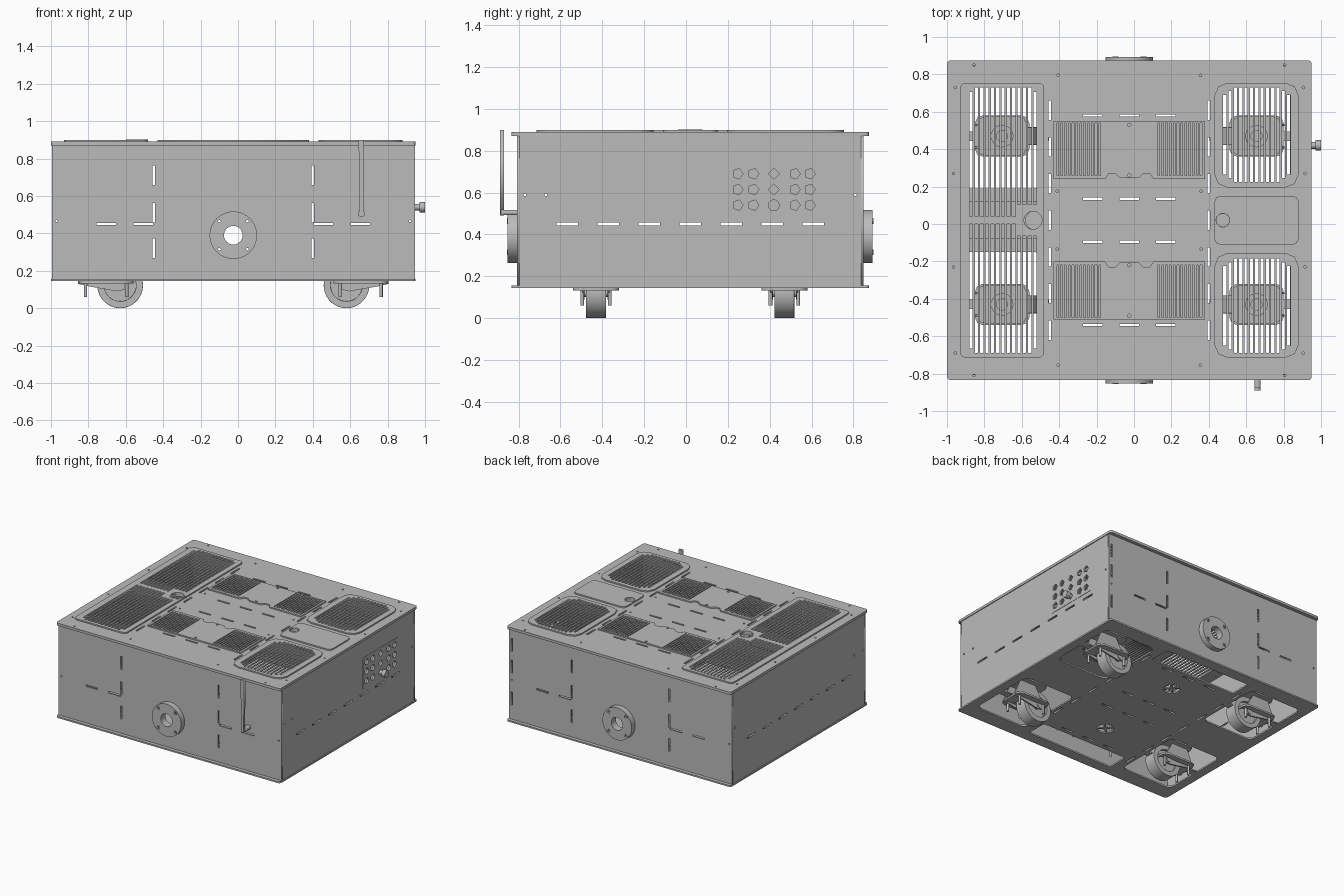
import bpy, bmesh
from math import pi, sin, cos, radians

cube = bpy.data.objects.get("Cube")
if cube:
    bpy.data.objects.remove(cube)

grey = bpy.data.materials.new("plain_grey")
grey.use_nodes = True
grey.diffuse_color = (0.5, 0.5, 0.5, 1)
grey.node_tree.nodes["Principled BSDF"].inputs["Base Color"].default_value = (0.5, 0.5, 0.5, 1)

CX, CY = -0.025, 0.02          # centre of the symmetric housing
FLAT, FRONT, SIDE = (0, 0, 0), (90, 0, 0), (90, 0, 90)


def circle(x, y, r, n=24):
    return [(x + r * cos(2 * pi * i / n), y + r * sin(2 * pi * i / n)) for i in range(n)]


def rect(x, y, w, h, c=0, n=1):
    """Centred rectangle; c cuts the corners, n is the steps per corner."""
    if not c:
        return [(x - w/2, y - h/2), (x + w/2, y - h/2), (x + w/2, y + h/2), (x - w/2, y + h/2)]
    pts = []
    for k, (sx, sy) in enumerate([(1, 1), (-1, 1), (-1, -1), (1, -1)]):
        for i in range(n + 1):
            a = pi / 2 * (k + i / n)
            pts.append((x + sx * (w/2 - c) + c * cos(a), y + sy * (h/2 - c) + c * sin(a)))
    return pts


def box2(x0, x1, y0, y1, c=0, n=1):
    return rect((x0 + x1) / 2, (y0 + y1) / 2, x1 - x0, y1 - y0, c, n)


def plate(name, loops, thick, loc, rot=FLAT, smooth=False, bevel=0):
    """Sheet cut from an outline with holes, placed relative to the housing centre."""
    cu = bpy.data.curves.new(name, "CURVE")
    cu.dimensions, cu.fill_mode, cu.extrude = "2D", "BOTH", thick / 2
    for loop in loops:
        sp = cu.splines.new("POLY")
        sp.points.add(len(loop) - 1)
        for p, (x, y) in zip(sp.points, loop):
            p.co = (x, y, 0, 1)
        sp.use_cyclic_u = True
    tmp = bpy.data.objects.new(name + "_curve", cu)
    bpy.context.collection.objects.link(tmp)
    dg = bpy.context.evaluated_depsgraph_get()
    me = bpy.data.meshes.new_from_object(tmp.evaluated_get(dg))
    bpy.data.objects.remove(tmp)
    bm = bmesh.new()
    bm.from_mesh(me)
    bmesh.ops.remove_doubles(bm, verts=bm.verts, dist=1e-5)
    bmesh.ops.recalc_face_normals(bm, faces=bm.faces)
    bm.to_mesh(me)
    bm.free()
    me.materials.clear()
    me.materials.append(grey)
    ob = bpy.data.objects.new(name, me)
    ob.location = (loc[0] + CX, loc[1] + CY, loc[2])
    ob.rotation_euler = [radians(a) for a in rot]
    bpy.context.collection.objects.link(ob)
    if bevel:
        m = ob.modifiers.new("round", "BEVEL")
        m.width, m.segments, m.limit_method = bevel, 3, "ANGLE"
        m.angle_limit = radians(50)
    if smooth:
        bpy.ops.object.select_all(action="DESELECT")
        ob.select_set(True)
        bpy.context.view_layer.objects.active = ob
        bpy.ops.object.shade_smooth_by_angle(angle=radians(35))
    return ob


def flip(loop):
    return [(x, -y) for x, y in loop]


def both(loops):
    return loops + [flip(l) for l in loops]


ROW = [0.196 * i for i in range(-3, 4)]
L, T = 0.103, 0.013            # tab slot length and width

# Tab slots shared by the top and bottom sheets
tabs = [rect(sx * 0.425, v, T, L) for sx in (-1, 1) for v in ROW]
tabs += [rect(u, v, L, T) for u in (-0.195, 0, 0.195) for v in (-0.56, -0.115, 0.115, 0.56)]
screws = [circle(sx * u, sy * v, 0.007, 8) for sx in (-1, 1) for sy in (-1, 1)
          for u, v in [(0.38, 0.775), (0.83, 0.83), (0.93, 0.71), (0.385, 0.155), (0.94, 0.25)]]

# Top sheet
holes = both([box2(-0.86, -0.49, 0.1, 0.715), box2(0.5, 0.86, 0.2, 0.715),
              box2(-0.39, -0.15, 0.235, 0.53), box2(0.15, 0.39, 0.235, 0.53)])
holes += [circle(-0.505, 0, 0.05), circle(0.5, 0, 0.035)]
plate("top_sheet", [rect(0, 0, 1.95, 1.71, 0.02, 4)] + holes + tabs + screws, 0.02, (0, 0, 0.88))

# Bottom sheet with wheel openings, end openings and fan holes
wells = both([box2(s * 0.68 - 0.225, s * 0.68 + 0.225, 0.17, 0.73, 0.05, 3) for s in (-1, 1)])
ends = both([box2(-0.38, 0.38, 0.6, 0.77, 0.02, 3)])
fans = both([circle(0, 0.37, 0.06)])
plate("bottom_sheet", [rect(0, 0, 1.95, 1.71, 0.02, 4)] + wells + ends + fans + tabs, 0.012, (0, 0, 0.151))
for s in (-1, 1):
    for a in (45, 135):
        plate("fan_spoke", [rect(0, 0, 0.125, 0.014)], 0.008, (0, s * 0.37, 0.151), (0, 0, a))
    plate("fan_hub", [circle(0, 0, 0.02)], 0.01, (0, s * 0.37, 0.151))

# Front and back walls
bolts = [circle(sx * 0.075, 0.39 + sy * 0.075, 0.012, 10) for sx in (-1, 1) for sy in (-1, 1)]
for name, s in (("front_wall", -1), ("back_wall", 1)):
    cuts = [circle(0, 0.39, 0.05)] + bolts
    cuts += [rect(sx * 0.425, z, T, L) for sx in (-1, 1) for z in (0.32, 0.51, 0.71)]
    cuts += [rect(sx * u, 0.45, L, T) for sx in (-1, 1) for u in (0.482, 0.68)]
    cuts += [circle(sx * 0.945, 0.465, 0.006, 8) for sx in (-1, 1)]
    if s > 0:
        cuts += [rect(0.945, z, T, L) for z in (0.32, 0.57, 0.74)]
    plate(name, [box2(-0.97, 0.97, 0.157, 0.87)] + cuts, 0.012, (0, s * 0.822, 0), FRONT)
    plate(name + "_flange", [circle(0, 0.39, 0.127, 40), circle(0, 0.39, 0.05)] + bolts,
          0.045, (0, s * 0.85, 0), FRONT, True)
    for b in bolts:
        x, z = [sum(c) / len(b) for c in zip(*b)]
        plate("flange_bushing", [circle(x, z, 0.016, 6), circle(x, z, 0.008, 6)], 0.052, (0, s * 0.85, 0), FRONT)

# Side walls, the left one with the control panel
ports = [circle(v, z, 0.026, 5 if v != 0.4 else 4)
         for v in (0.227, 0.303, 0.4, 0.5, 0.572) for z in (0.54, 0.615, 0.69)]
for name, s in (("right_wall", -1), ("left_wall", 1)):
    cuts = [rect(v, 0.45, L, T) for v in ROW]
    cuts += [circle(v, 0.59, 0.007, 8) for v in (-0.79, -0.69, 0.79)]
    plate(name, [box2(-0.826, 0.826, 0.157, 0.87)] + cuts + (ports if s > 0 else []),
          0.012, (s * 0.963, 0, 0), SIDE)
plate("control_panel", [box2(0.18, 0.622, 0.49, 0.735, 0.012, 3)] + ports, 0.003, (0.97, 0, 0), SIDE)
plate("knob_stem", [circle(0.4, 0.54, 0.018, 12)], 0.04, (0.985, 0, 0), SIDE, True)
plate("knob_cap", [circle(0.4, 0.54, 0.028, 12)], 0.03, (1.01, 0, 0), SIDE, True)

# Left and right cover plates with long grilles
grille_a = []
for i in range(13):
    u = -0.846 + i * 0.0285
    trim = 0.025 if i in (0, 12) else 0
    grille_a.append(box2(u - 0.0085, u + 0.0085, 0.085 if u > -0.59 else 0.02, 0.71 - trim))
plate("right_cover", [box2(-0.905, -0.455, -0.735, 0.735, 0.03, 3), circle(-0.515, 0, 0.053)]
      + both(grille_a), 0.01, (0, 0, 0.895))
plate("right_cover_ring", [circle(-0.515, 0, 0.058), circle(-0.515, 0, 0.048)], 0.012, (0, 0, 0.895))
grille_b = []
for i in range(13):
    u = 0.51 + i * 0.0285
    trim = max(0, 2 - min(i, 12 - i)) * 0.02
    grille_b.append(box2(u - 0.0085, u + 0.0085, 0.205 + trim, 0.71 - trim))
cover = [box2(0.455, 0.905, 0.175, 0.735, 0.07, 2)] + grille_b
for name, loops in (("left_back_cover", cover), ("left_front_cover", [flip(l) for l in cover])):
    plate(name, loops, 0.01, (0, 0, 0.895))
plate("left_middle_cover", [box2(0.455, 0.905, -0.13, 0.13, 0.03, 2), circle(0.5, 0, 0.036)],
      0.01, (0, 0, 0.895))

# Centre covers with fine vents and a notched inner edge
edge = [(-0.405, 0.53), (-0.405, 0.22), (-0.13, 0.22), (-0.11, 0.25), (-0.075, 0.25), (-0.05, 0.225)]
outline = edge + [(-x, y) for x, y in reversed(edge)]
vents = [rect(s * (0.158 + 0.0205 * i), 0.38, 0.009, 0.28) for s in (-1, 1) for i in range(12)]
centre = [outline] + vents + [circle(0, v, 0.009, 8) for v in (0.24, 0.51)]
for name, loops in (("centre_back_cover", centre), ("centre_front_cover", [flip(l) for l in centre])):
    plate(name, loops, 0.01, (0, 0, 0.895))

# Upright lever and its foot on the front wall
plate("lever", [[(0.674, 0.49), (0.696, 0.49), (0.7, 0.9), (0.67, 0.9)]], 0.018, (0, -0.9, 0), FRONT)
plate("lever_foot", [rect(0.685, 0.505, 0.03, 0.025)], 0.08, (0, -0.865, 0), FRONT)

# Casters: flange, fork, wheel
for sx in (-1, 1):
    for sy in (-1, 1):
        u, v = sx * 0.68, sy * 0.45
        w = u - sx * 0.075
        plate("caster_flange", [rect(0, 0, 0.29, 0.22, 0.04, 2), rect(-sx * 0.035, 0, 0.2, 0.1)],
              0.014, (u, v, 0.14))
        for a in (-1, 1):
            plate("caster_arm", [rect(0, 0, 0.14, 0.05)], 0.01, (u + a * 0.18, v, 0.15))
            fork = [(sx * 0.15, 0.148), (sx * 0.15, 0.13), (sx * 0.1, 0.118), (-sx * 0.06, 0.09),
                    (-sx * 0.1, 0.1), (-sx * 0.11, 0.14), (-sx * 0.04, 0.27), (sx * 0.1, 0.27)]
            plate("caster_fork", [fork], 0.01, (u, v + a * 0.06, 0), FRONT)
            for b in (-1, 1):
                plate("caster_bolt", [circle(0, 0, 0.009, 10)], 0.08, (u + b * 0.11, v + a * 0.066, 0.1))
        plate("caster_mount", [rect(0, 0, 0.26, 0.21, 0.04, 2)], 0.014, (u, v, 0.275))
        plate("caster_swivel", [circle(0, 0, 0.06), circle(0, 0, 0.03)], 0.025, (u, v, 0.29), smooth=True)
        plate("caster_tyre", [circle(0, 0, 0.122, 36), circle(0, 0, 0.085, 36)], 0.095,
              (w, v, 0.122), FRONT, True, 0.015)
        plate("caster_hub", [circle(0, 0, 0.086, 36)], 0.06, (w, v, 0.122), FRONT, True)
        plate("caster_axle", [circle(0, 0, 0.02, 12)], 0.14, (w, v, 0.122), FRONT, True)
